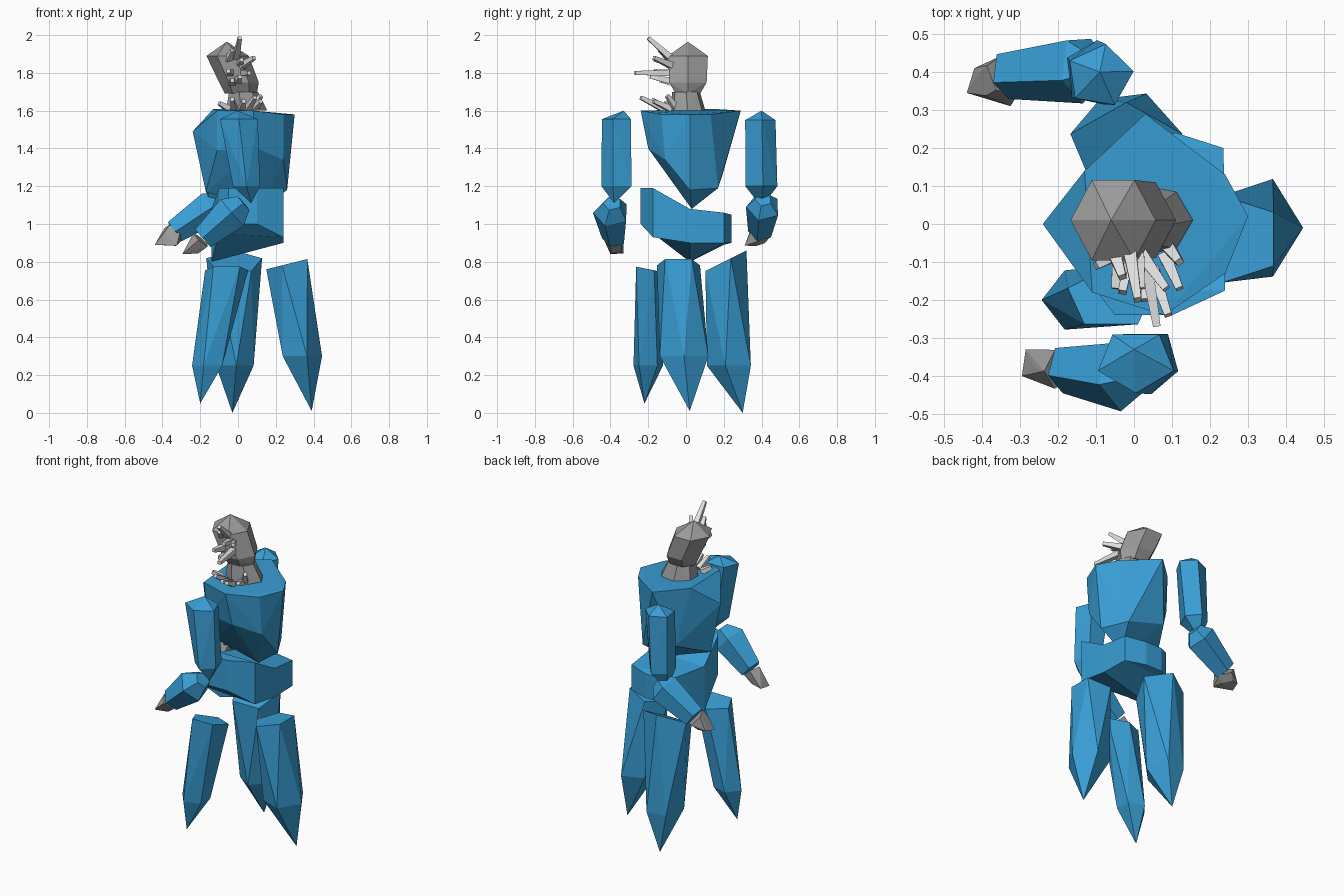
import bpy, bmesh, math
from mathutils import Vector

if "Cube" in bpy.data.objects:
    bpy.data.objects.remove(bpy.data.objects["Cube"])


def material(name, r, g, b):
    m = bpy.data.materials.new(name)
    m.diffuse_color = (r, g, b, 1)
    m.use_nodes = True
    m.node_tree.nodes["Principled BSDF"].inputs["Base Color"].default_value = m.diffuse_color
    return m


BLUE = material("crystal_blue", 0.04, 0.34, 0.66)
GREY = material("stone_grey", 0.33, 0.33, 0.33)
PALE = material("pale_grey", 0.74, 0.74, 0.74)


def finish(name, bm, mat):
    bmesh.ops.recalc_face_normals(bm, faces=bm.faces)
    me = bpy.data.meshes.new(name)
    bm.to_mesh(me)
    bm.free()
    me.materials.append(mat)
    ob = bpy.data.objects.new(name, me)
    bpy.context.collection.objects.link(ob)
    return ob


def hull(name, pts, mat):
    """Faceted stone: convex hull of a few corner points."""
    bm = bmesh.new()
    for p in pts:
        bm.verts.new(p)
    res = bmesh.ops.convex_hull(bm, input=bm.verts[:])
    junk = [g for g in res["geom_interior"] if isinstance(g, bmesh.types.BMVert)]
    bmesh.ops.delete(bm, geom=junk, context='VERTS')
    return finish(name, bm, mat)


def ring(x, y, z, rx, ry, phase=0, tx=0, ty=0, n=5):
    """Level ring of corners, tilted by the slopes tx and ty."""
    out = []
    for i in range(n):
        a = math.radians(phase) + math.tau * i / n
        dx, dy = rx * math.cos(a), ry * math.sin(a)
        out.append((x + dx, y + dy, z + tx * dx + ty * dy))
    return out


def shaft(stations, n=5, phase=0):
    """Rings set square to the line from first to last station."""
    axis = Vector(stations[-1][0]) - Vector(stations[0][0])
    q = axis.to_track_quat('Z', 'Y')
    out = []
    for c, r in stations:
        for i in range(n):
            a = math.radians(phase) + math.tau * i / n
            out.append(Vector(c) + q @ Vector((r * math.cos(a), r * math.sin(a), 0)))
    return out


def loft(name, rings, mat):
    bm = bmesh.new()
    vs = [[bm.verts.new(p) for p in r] for r in rings]
    n = len(rings[0])
    for a, b in zip(vs, vs[1:]):
        for i in range(n):
            j = (i + 1) % n
            bm.faces.new((a[i], a[j], b[j], b[i]))
    bm.faces.new(vs[0])
    bm.faces.new(vs[-1])
    return finish(name, bm, mat)


# Torso: broad flat shoulders tapering to a keel
hull("torso", [
    (-.11, -.18, 1.6), (.08, -.24, 1.6), (.24, -.13, 1.58), (.30, .02, 1.58),
    (.24, .13, 1.58), (.03, .29, 1.6), (-.13, .14, 1.61), (-.24, 0, 1.49),
    (-.11, -.15, 1.39), (.1, -.20, 1.4), (.24, -.11, 1.34), (.26, .02, 1.18),
    (.18, .17, 1.19), (-.06, .19, 1.25), (-.17, 0, 1.17), (.12, .03, 1.08)], BLUE)

# Waist: bent slab, lofted along y (y, left x, right x, low left, low right, top)
waist = [(-.24, -.05, .10, 1.0, 1.0, 1.19), (-.175, -.10, .24, .95, .93, 1.19),
         (.02, -.14, .24, .80, .90, 1.08), (.20, -.07, .235, .89, .9, 1.06),
         (.24, 0, .11, .90, .90, 1.05)]
loft("waist", [[(xl, y, zl), (xr, y, zr), (xr, y, zt), (xl, y, zt)]
               for y, xl, xr, zl, zr, zt in waist], BLUE)

# Three crystal legs
hull("front_leg", ring(-.06, -.195, .76, .12, .085, 90, ty=-.2)
     + ring(-.155, -.20, .25, .088, .082, 180) + [(-.20, -.22, .05)], BLUE)
hull("rear_leg", ring(-.02, .20, .80, .155, .12, 90, ty=.5)
     + ring(-.02, .235, .25, .105, .125, 60) + [(-.03, .30, 0)], BLUE)
hull("side_leg", ring(.27, -.04, .79, .12, .12, 180, tx=.25)
     + ring(.33, -.01, .30, .115, .135, 0) + [(.39, .02, .01)], BLUE)

# Upper arms: double-ended crystals
hull("front_upper_arm", ring(.005, -.36, 1.555, .105, .085, 270)
     + ring(.045, -.36, 1.2, .075, .088, 270) + [(0, -.33, 1.6), (.07, -.38, 1.11)], BLUE)
hull("rear_upper_arm", ring(-.09, .39, 1.55, .09, .085, 80)
     + ring(-.11, .395, 1.2, .075, .09, 80) + [(-.09, .40, 1.6), (-.15, .40, 1.09)], BLUE)

# Forearms and hands
hull("front_forearm", shaft([((.03, -.39, 1.11), .05), ((-.03, -.395, 1.06), .098),
                             ((-.185, -.38, .925), .065)]), BLUE)
hull("rear_forearm", shaft([((-.10, .41, 1.13), .045), ((-.14, .41, 1.09), .093),
                            ((-.335, .395, .96), .066)]), BLUE)
hull("front_hand", shaft([((-.195, -.38, .915), .055), ((-.235, -.37, .87), .04)], 5)
     + [(-.295, -.40, .84), (-.285, -.33, .845)], GREY)
hull("rear_hand", shaft([((-.34, .39, .955), .06), ((-.37, .37, .92), .052)], 5)
     + [(-.44, .345, .89), (-.42, .41, .90), (-.325, .31, .885)], GREY)

# Neck and tilted head
hull("neck", ring(.04, .01, 1.6, .115, .095, 0, n=7)
     + ring(.025, 0, 1.70, .08, .075, 0, n=7), GREY)
hull("head", ring(.015, .01, 1.69, .085, .075, 0, n=6) + ring(.005, .01, 1.75, .105, .115, 0, n=6)
     + ring(-.055, .01, 1.89, .112, .122, 0, n=6) + [(-.06, .01, 1.965)], GREY)

# Spikes on the face and along the collar: base, tip
spikes = [
    ((-.01, -.08, 1.88), (.01, -.20, 1.985)), ((.02, -.08, 1.84), (.085, -.17, 1.88)),
    ((.03, -.09, 1.80), (.06, -.27, 1.80)), ((-.05, -.08, 1.87), (-.03, -.14, 1.92)),
    ((-.04, -.09, 1.80), (-.05, -.17, 1.81)), ((0, -.09, 1.76), (.01, -.19, 1.78)),
    ((.01, -.08, 1.85), (.02, -.17, 1.87)), ((-.03, -.08, 1.75), (-.03, -.14, 1.76)),
    # collar
    ((.08, -.08, 1.61), (.12, -.17, 1.65)), ((.05, -.12, 1.61), (.09, -.24, 1.67)),
    ((.02, -.11, 1.61), (.03, -.20, 1.65)), ((-.02, -.10, 1.61), (-.03, -.18, 1.66)),
    ((-.05, -.08, 1.61), (-.10, -.11, 1.64)), ((.09, -.06, 1.62), (.12, -.10, 1.68))]
for i, (base, tip) in enumerate(spikes):
    part = "face_spike" if i < 8 else "collar_spike"
    hull(f"{part}_{i}", shaft([(base, .024), (tip, .014)], 4, 45), PALE)
